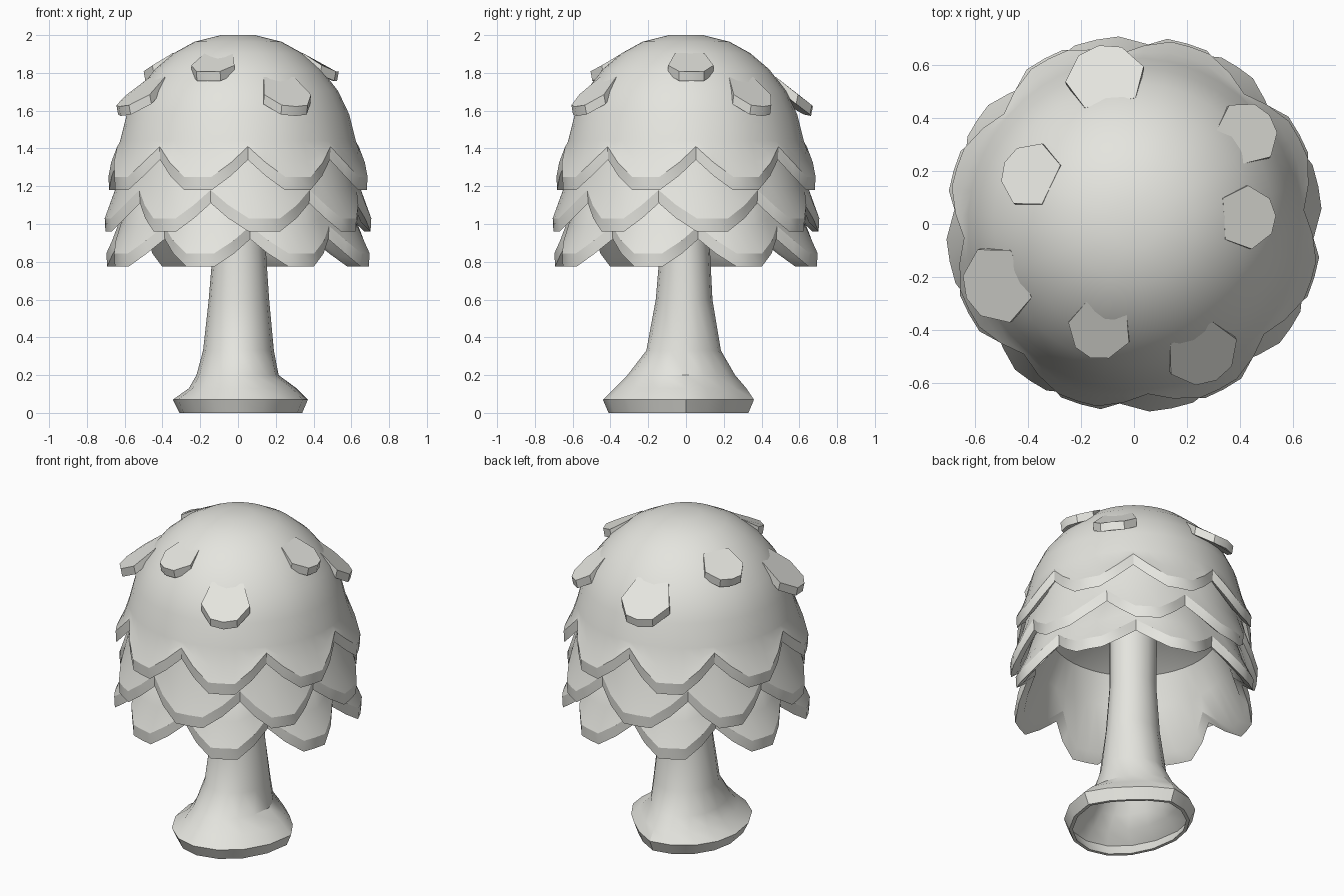
import bpy, bmesh
from math import sin, cos, pi, radians
from mathutils import Vector

if "Cube" in bpy.data.objects:
    bpy.data.objects.remove(bpy.data.objects["Cube"])

COLOUR = (0.78, 0.78, 0.735, 1)
mat = bpy.data.materials.new("pale_stone")
mat.use_nodes = True
mat.diffuse_color = COLOUR
mat.node_tree.nodes["Principled BSDF"].inputs["Base Color"].default_value = COLOUR


def loft(name, rings, creases=()):
    """Skin closed rings of equal length; the rings listed in creases stay sharp."""
    bm = bmesh.new()
    loops = [[bm.verts.new(p) for p in ring] for ring in rings]
    n = len(loops[0])
    for a, b in zip(loops, loops[1:]):
        for i in range(n):
            j = (i + 1) % n
            bm.faces.new((a[i], a[j], b[j], b[i]))
    bm.faces.new(loops[0][::-1])
    bm.faces.new(loops[-1])
    for k in creases:
        for i in range(n):
            bm.edges.get((loops[k][i], loops[k][(i + 1) % n])).smooth = False
    bmesh.ops.recalc_face_normals(bm, faces=bm.faces)
    mesh = bpy.data.meshes.new(name)
    bm.to_mesh(mesh)
    bm.free()
    obj = bpy.data.objects.new(name, mesh)
    bpy.context.collection.objects.link(obj)
    mesh.materials.append(mat)
    bpy.ops.object.select_all(action="DESELECT")
    obj.select_set(True)
    bpy.context.view_layer.objects.active = obj
    bpy.ops.object.shade_smooth_by_angle(angle=radians(35))


def polar(r, a, z):
    """Point at angle a from the front, turning towards +x."""
    return Vector((r * sin(a), -r * cos(a), z))


# Scalloped leaf outline: (position across a leaf, rise above the tip)
LEAVES = 8
OUTLINE = [(-1, 1), (-0.65, 0.47), (-0.28, 0), (0, 0), (0.28, 0), (0.65, 0.47)]
BAND = 0.07


def leaf_tier(name, notch_deg, widen, tip_z, tip_r, notch_z, notch_r, upper, inner):
    """Ring of leaves hanging below the profile 'upper' of (r, z)."""
    def notch(k):
        return radians(notch_deg + 360 / LEAVES * k + widen * (k % 2))

    points = [(notch(k) + (notch(k + 1) - notch(k)) * (t + 1) / 2, h)
              for k in range(LEAVES) for t, h in OUTLINE]

    def ring(r, z):
        return [polar(r, a, z) for a, h in points]

    rim_top, rim_low, middle, inside = [], [], [], []
    top_r, top_z = upper[-1]
    for a, h in points:
        r = tip_r + (notch_r - tip_r) * h
        z = tip_z + (notch_z - tip_z) * h
        rim_low.append(polar(r - 0.004, a, z))
        rim_top.append(polar(r, a, z + BAND))
        # the leaf stays close to the crown, then flares out at its tip
        middle.append(polar(r * 0.45 + top_r * 0.55, a, (z + BAND) * 0.55 + top_z * 0.45))
        inside.append(polar(r - 0.055, a, z + 0.05))
    rings = [ring(r, z) for r, z in upper] + [middle, rim_top, rim_low, inside]
    top = len(upper) + 1
    loft(name, rings + [ring(r, z) for r, z in inner], (top, top + 1))


# Crown dome with its lowest edge cut into leaves
DOME = [(0.09, 2.0), (0.23, 1.965), (0.34, 1.905), (0.44, 1.82), (0.53, 1.705),
        (0.59, 1.58), (0.625, 1.44)]
leaf_tier("crown_dome", 4.7, 0, 1.18, 0.7, 1.34, 0.642, DOME,
          [(0.56, 1.45), (0.4, 1.7)])

# Two lower skirts of leaves
leaf_tier("middle_leaves", -13, 4, 0.96, 0.708, 1.11, 0.645,
          [(0.3, 1.5), (0.605, 1.37)], [(0.53, 1.3), (0.25, 1.45)])
leaf_tier("lower_leaves", 6, 0, 0.775, 0.708, 0.92, 0.62,
          [(0.3, 1.45), (0.59, 1.16)], [(0.55, 1.08), (0.48, 1.25), (0.2, 1.4)])


# Small loose leaves on the dome
TUFT = [(-0.65, 0), (-1, 0.5), (-0.55, 0.9), (0, 1), (0.55, 0.9), (1, 0.5), (0.65, 0)]


def tuft(name, x, y, half_width, r_in, r_out, z_in, z_out):
    out = Vector((x, y, 0)).normalized()
    side = Vector((-out.y, out.x, 0))
    top, low = [], []
    for u, v in TUFT:
        z = z_in + (z_out - z_in) * v + 0.012 * (1 - abs(u)) - 0.03 * v * (1 - v)
        p = out * (r_in + (r_out - r_in) * v) + side * (u * half_width) + Vector((0, 0, z))
        top.append(p)
        low.append(p - Vector((0, 0, 0.05)) - out * 0.01)
    loft(name, [top, low], (0, 1))


LOW, HIGH = (1.775, 1.61), (1.9, 1.795)
tuft("tuft_back", -0.11, 0.56, 0.15, 0.465, 0.685, *LOW)
tuft("tuft_left_back", 0.43, 0.345, 0.125, 0.465, 0.655, *LOW)
tuft("tuft_left", 0.43, 0.025, 0.12, 0.34, 0.535, *HIGH)
tuft("tuft_left_front", 0.255, -0.485, 0.14, 0.465, 0.665, *LOW)
tuft("tuft_front", -0.13, -0.4, 0.12, 0.33, 0.53, *HIGH)
tuft("tuft_right_front", -0.52, -0.23, 0.15, 0.465, 0.69, *LOW)
tuft("tuft_right_back", -0.4, 0.19, 0.125, 0.345, 0.54, *HIGH)


# Trunk with a lopsided root flare, hollow underneath
def oval(z, left, right, front, back, pinch=0.0, wall=0.0, n=16):
    """Four quarter ellipses, drawn in by 'pinch' on the back left diagonal."""
    points = []
    for i in range(n):
        a = 2 * pi * i / n
        s, c = sin(a), cos(a)
        f = 1 + pinch * 2 * s * c if s > 0 and c < 0 else 1
        points.append(Vector((s * f * ((left if s > 0 else right) - wall),
                              -c * f * ((front if c > 0 else back) - wall), z)))
    return points


TRUNK = [
    (1.42, 0.15, 0.14, 0.13, 0.13),
    (0.9, 0.145, 0.13, 0.135, 0.125),
    (0.6, 0.165, 0.155, 0.16, 0.14),
    (0.33, 0.19, 0.185, 0.21, 0.185),
    (0.2, 0.215, 0.22, 0.31, 0.26, 0.12),
    (0.13, 0.31, 0.26, 0.38, 0.32, 0.18),
    (0.07, 0.37, 0.345, 0.44, 0.36, 0.18),
    (0.0, 0.34, 0.31, 0.41, 0.33, 0.18),
]
outer = [oval(*row) for row in TRUNK]
cavity = [oval(*(row + (0,))[:6], wall=0.02) for row in TRUNK[:2:-1]]
loft("trunk", outer + cavity, (6, 7))
